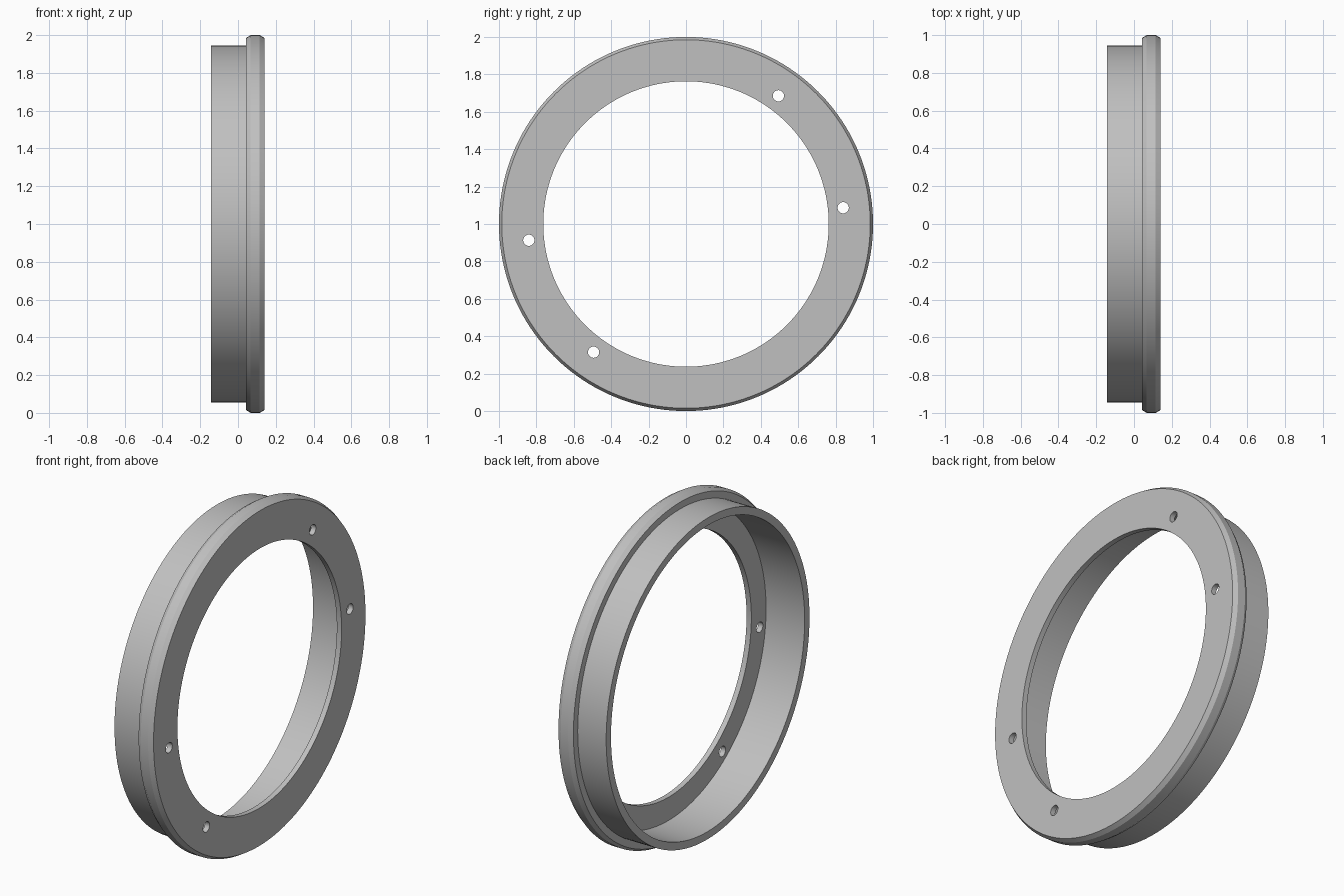
import bpy
import bmesh
from math import cos, sin, radians, tau
from mathutils import Matrix, Vector

if "Cube" in bpy.data.objects:
    bpy.data.objects.remove(bpy.data.objects["Cube"], do_unlink=True)

CENTRE = Vector((0, 0, 1))
AXIS = Vector((1, 0, 0))
SEGMENTS = 160

# Single grey material
grey = bpy.data.materials.new("plain grey")
grey.use_nodes = True
colour = (0.53, 0.53, 0.53, 1)
grey.diffuse_color = colour
grey.node_tree.nodes["Principled BSDF"].inputs["Base Color"].default_value = colour


def make_object(name, bm):
    bmesh.ops.recalc_face_normals(bm, faces=bm.faces)
    mesh = bpy.data.meshes.new(name)
    bm.to_mesh(mesh)
    bm.free()
    mesh.materials.append(grey)
    obj = bpy.data.objects.new(name, mesh)
    bpy.context.collection.objects.link(obj)
    return obj


def lathe(name, profile):
    """Spin a closed (x, radius) outline about the ring's axis."""
    bm = bmesh.new()
    verts = [bm.verts.new(CENTRE + Vector((x, 0, r))) for x, r in profile]
    edges = [bm.edges.new((verts[i - 1], verts[i])) for i in range(len(verts))]
    bmesh.ops.spin(bm, geom=verts + edges, cent=CENTRE, axis=AXIS,
                   angle=tau, steps=SEGMENTS)
    bmesh.ops.remove_doubles(bm, verts=bm.verts, dist=0.0005)
    return make_object(name, bm)


# Sleeve, chamfered flange and thin inner lip in one outline
ring = lathe("flanged_ring", [
    (-0.142, 0.90), (-0.142, 0.945), (0.043, 0.945),
    (0.043, 0.985), (0.067, 1.0), (0.115, 1.0), (0.14, 0.985),
    (0.14, 0.763), (0.109, 0.763), (0.109, 0.90),
])

# Screw holes: two pairs on opposite sides
bm = bmesh.new()
for degrees in (5.9, 54.2, 185.9, 234.2):
    a = radians(degrees)
    place = Matrix.Translation(CENTRE + 0.845 * Vector((0, cos(a), sin(a)))
                               + 0.125 * AXIS)
    bmesh.ops.create_cone(bm, cap_ends=True, segments=32, radius1=0.03,
                          radius2=0.03, depth=0.1,
                          matrix=place @ Matrix.Rotation(radians(90), 4, 'Y'))
cutter = make_object("screw_hole_cutter", bm)
cutter.hide_render = True

bpy.ops.object.select_all(action='DESELECT')
ring.select_set(True)
bpy.context.view_layer.objects.active = ring
holes = ring.modifiers.new("screw_holes", 'BOOLEAN')
holes.operation = 'DIFFERENCE'
holes.solver = 'EXACT'
holes.object = cutter
bpy.ops.object.modifier_apply(modifier=holes.name)
bpy.data.objects.remove(cutter, do_unlink=True)

bpy.ops.object.shade_smooth_by_angle(angle=radians(20))
